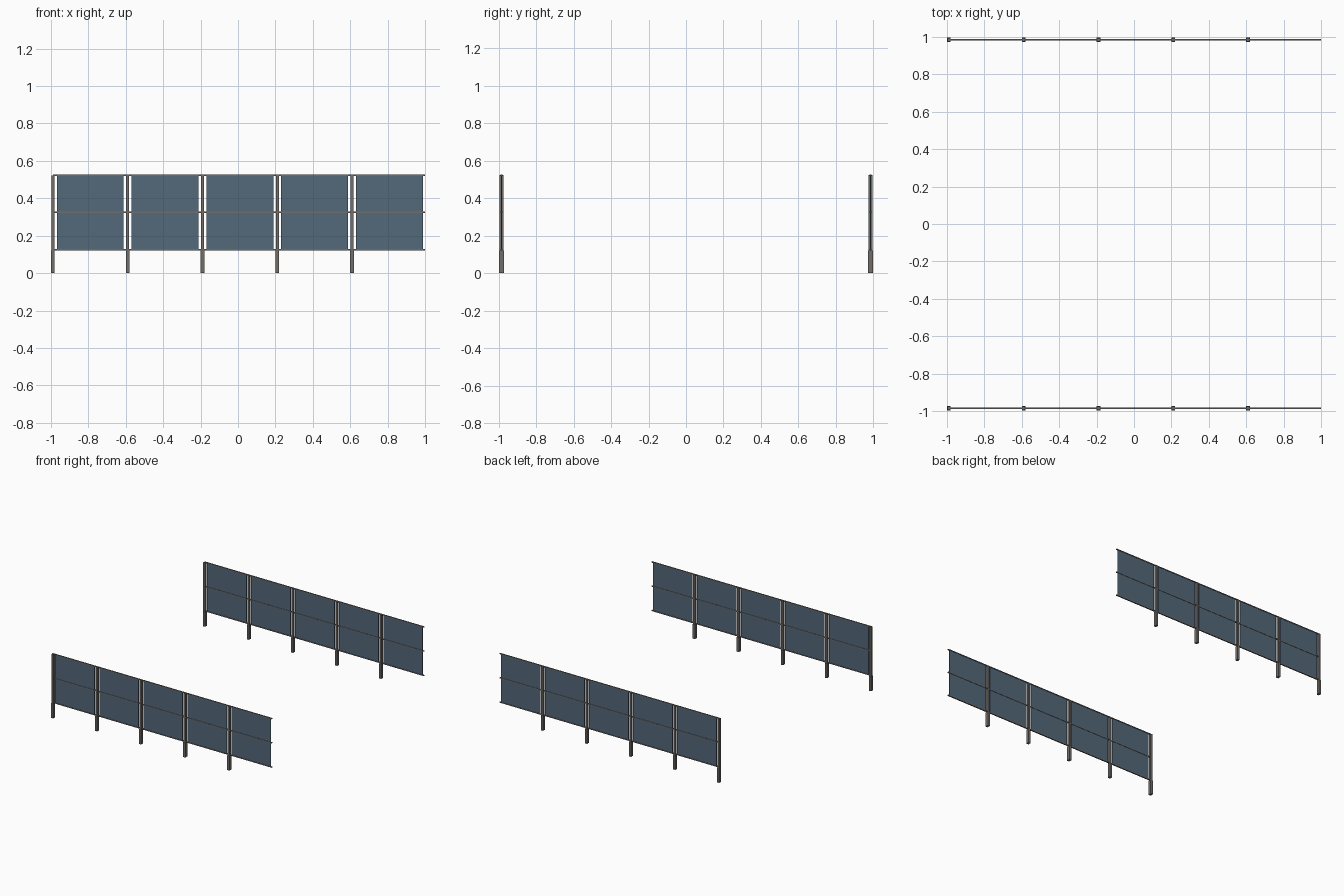
import bpy, bmesh
from mathutils import Vector

if "Cube" in bpy.data.objects:
    bpy.data.objects.remove(bpy.data.objects["Cube"])


def material(name, rgb):
    m = bpy.data.materials.new(name)
    m.diffuse_color = (*rgb, 1)
    m.use_nodes = True
    m.node_tree.nodes["Principled BSDF"].inputs["Base Color"].default_value = m.diffuse_color
    return m


STEEL = material("grey steel", (0.165, 0.155, 0.145))
GLASS = material("blue tinted panel", (0.088, 0.138, 0.195))


def boxes(name, mat, items):
    """One object made of boxes, each given as (centre, size)."""
    bm = bmesh.new()
    for centre, size in items:
        verts = bmesh.ops.create_cube(bm, size=1)["verts"]
        for v in verts:
            v.co = Vector(centre) + v.co * Vector(size)
    mesh = bpy.data.meshes.new(name)
    bm.to_mesh(mesh)
    bm.free()
    mesh.materials.append(mat)
    obj = bpy.data.objects.new(name, mesh)
    bpy.context.collection.objects.link(obj)


BAY = 0.4
POSTS = [-0.99 + BAY * i for i in range(5)]
BOTTOM, TOP = 0.125, 0.523

for side, y in (("front", -0.985), ("back", 0.985)):
    # Thicker ground sleeves under each post
    boxes(side + "_post_feet", STEEL,
          [((x, y, 0.06), (0.02, 0.026, 0.12)) for x in POSTS])
    # Slimmer uprights
    boxes(side + "_posts", STEEL,
          [((x, y, (0.12 + TOP) / 2), (0.016, 0.021, TOP - 0.12)) for x in POSTS])
    # Three rails running past the last post to the open end
    boxes(side + "_rails", STEEL,
          [((0.005, y, z), (1.99, 0.010, 0.007)) for z in (BOTTOM, 0.325, TOP)])
    # Thin panels, one per bay, with a gap beside each post
    boxes(side + "_panels", GLASS,
          [((x + BAY / 2, y, (BOTTOM + TOP) / 2), (0.358, 0.004, TOP - BOTTOM)) for x in POSTS])
